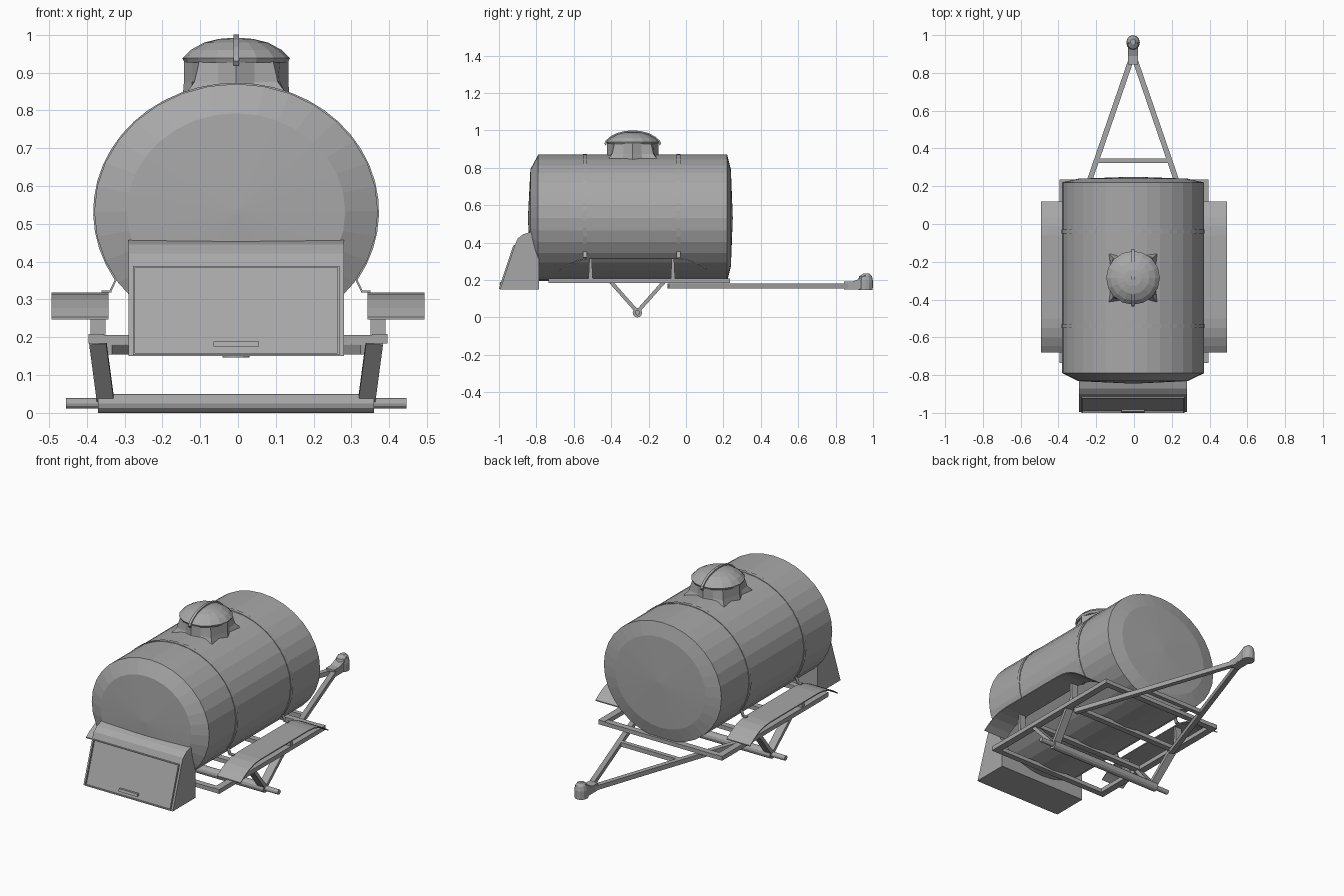
import bpy, bmesh, math
from mathutils import Vector

if "Cube" in bpy.data.objects:
    bpy.data.objects.remove(bpy.data.objects["Cube"])

CX = -0.005  # model centre line
GREY = bpy.data.materials.new("dark_grey")
GREY.diffuse_color = (0.39, 0.39, 0.39, 1)
GREY.use_nodes = True
GREY.node_tree.nodes["Principled BSDF"].inputs["Base Color"].default_value = GREY.diffuse_color


def make(name, verts, faces):
    me = bpy.data.meshes.new(name)
    me.from_pydata([tuple(v) for v in verts], [], faces)
    bm = bmesh.new()
    bm.from_mesh(me)
    bmesh.ops.remove_doubles(bm, verts=bm.verts, dist=1e-5)
    bmesh.ops.recalc_face_normals(bm, faces=bm.faces)
    bm.to_mesh(me)
    bm.free()
    me.materials.append(GREY)
    ob = bpy.data.objects.new(name, me)
    bpy.context.collection.objects.link(ob)
    return ob


def loft(name, rings):
    n = len(rings[0])
    verts = [v for r in rings for v in r]
    faces = [(i * n + j, i * n + (j + 1) % n, (i + 1) * n + (j + 1) % n, (i + 1) * n + j)
             for i in range(len(rings) - 1) for j in range(n)]
    faces += [tuple(range(n)), tuple((len(rings) - 1) * n + j for j in range(n))]
    return make(name, verts, faces)


def box(name, x0, x1, y0, y1, z0, z1):
    return loft(name, [[(x0, y0, z), (x1, y0, z), (x1, y1, z), (x0, y1, z)] for z in (z0, z1)])


def extrude_x(name, prof, x0, x1):
    return loft(name, [[(x, y, z) for y, z in prof] for x in (x0, x1)])


def bar(name, a, b, wide, thick, side):
    # straight bar from a to b; "side" is the direction of its width
    a, b, s = Vector(a), Vector(b), Vector(side)
    d = (b - a).normalized()
    s = (s - d * s.dot(d)).normalized() * wide / 2
    t = d.cross(s).normalized() * thick / 2
    return loft(name, [[p + s + t, p - s + t, p - s - t, p + s - t] for p in (a, b)])


def rod(name, prof, n, y, z):
    # round rod along x, profile of (x, radius)
    return loft(name, [[(x, y + r * math.cos(2 * math.pi * k / n), z + r * math.sin(2 * math.pi * k / n))
                        for k in range(n)] for x, r in prof])


# tank: oval barrel with shallow domed ends
RX, RZ, TZ, N = 0.375, 0.338, 0.532, 32
tank = [(-0.845, 0.02), (-0.832, 0.77), (-0.79, 1.0), (0.22, 1.0), (0.24, 0.77), (0.25, 0.02)]
loft("tank", [[(CX + RX * s * math.cos(2 * math.pi * k / N), y, TZ + RZ * s * math.sin(2 * math.pi * k / N))
               for k in range(N)] for y, s in tank])

# tank straps over the barrel, with small curled ends by the fenders
for i, yc in enumerate((-0.54, -0.04)):
    rings = []
    for k in range(33):
        a = math.radians(-32 + 244 * k / 32)
        c, s = math.cos(a), math.sin(a)
        rings.append([(CX + (RX + o) * c, yc + w, TZ + (RZ + o) * s)
                      for o, w in ((-0.008, -0.01), (-0.008, 0.01), (0.003, 0.01), (0.003, -0.01))])
    loft(f"tank_strap_{i}", rings)
    for sx in (-1, 1):
        bar(f"strap_end_{i}", (CX + sx * 0.318, yc, 0.352), (CX + sx * 0.332, yc, 0.323), 0.02, 0.005, (0, 1, 0))
        box(f"strap_foot_{i}", CX + sx * 0.33, CX + sx * 0.356, yc - 0.01, yc + 0.01, 0.318, 0.324)

# filler hatch: neck flaring to four corners, domed lid, hold-down strap
HY = -0.285


def ring(r, z, corner=0, side=0, n=16):
    pts = []
    for k in range(n):
        a = 2 * math.pi * k / n
        q = r + (corner if k % 4 == 2 else side if k % 4 == 0 else 0)
        pts.append((CX + q * math.cos(a), HY + q * math.sin(a), z))
    return pts


loft("hatch_neck", [ring(0.13, 0.8, 0.06, 0.012), ring(0.128, 0.852, 0.052, 0.012),
                    ring(0.126, 0.875, 0.03, 0.012), ring(0.126, 0.93, 0.012, 0.012)])
loft("hatch_lid", [ring(0.136, 0.926), ring(0.142, 0.938), ring(0.12, 0.96), ring(0.085, 0.979),
                   ring(0.045, 0.989), ring(0.005, 0.992)])
arc = [(-0.152, 0.93), (-0.145, 0.945), (-0.12, 0.967), (-0.085, 0.986), (-0.04, 0.997), (0, 1.0)]
arc += [(-y, z) for y, z in arc[-2::-1]]
loft("hatch_strap", [[(CX + w, HY + y * s, z - d) for w, d, s in
                      ((-0.007, 0, 1), (0.007, 0, 1), (0.007, 0.012, 0.95), (-0.007, 0.012, 0.95))]
                     for y, z in arc])

# chassis frame
for sx, nm in ((-1, "left"), (1, "right")):
    box(f"{nm}_rail", sx * 0.355, sx * 0.395, -0.735, 0.235, 0.183, 0.208)
for i, y in enumerate((-0.735, -0.41, -0.12, 0.2)):
    box(f"cross_member_{i}", -0.36, 0.36, y, y + 0.035, 0.183, 0.206)

# A-shaped drawbar and coupling
for sx, nm in ((-1, "left"), (1, "right")):
    bar(f"{nm}_drawbar", (CX + sx * 0.342, -0.095, 0.168), (CX + sx * 0.012, 0.865, 0.168), 0.028, 0.026, (1, 0, 0))
box("drawbar_brace", CX - 0.19, CX + 0.19, 0.322, 0.347, 0.156, 0.18)
box("coupling_shank", CX - 0.026, CX + 0.026, 0.845, 0.93, 0.15, 0.192)


def head(rx, ry, y, z):
    return [(CX + rx * math.cos(math.pi * k / 6), y + ry * math.sin(math.pi * k / 6), z) for k in range(12)]


loft("coupling_head", [head(0.036, 0.038, 0.96, 0.147), head(0.036, 0.04, 0.96, 0.195),
                       head(0.03, 0.034, 0.96, 0.22), head(0.014, 0.016, 0.965, 0.235)])
extrude_x("coupling_neck", [(0.89, 0.155), (0.96, 0.155), (0.96, 0.228), (0.925, 0.205), (0.89, 0.192)],
          CX - 0.027, CX + 0.027)

# axle with stub ends and V-shaped suspension struts
rod("axle", [(CX - 0.45, 0.014), (CX - 0.365, 0.014), (CX - 0.365, 0.025), (CX + 0.365, 0.025),
             (CX + 0.365, 0.014), (CX + 0.45, 0.014)], 12, -0.26, 0.025)
for sx in (-1, 1):
    for y in (-0.4, -0.12):
        bar("axle_strut", (CX + sx * 0.366, y, 0.188), (CX + sx * 0.345, -0.26, 0.03), 0.045, 0.02, (1, 0, 0))

# fenders: thin flat sheets bent down at both ends, on tapered posts
top = [(-0.68, 0.25), (-0.645, 0.274), (-0.6, 0.297), (-0.55, 0.311), (-0.5, 0.316)]
top += [(-0.56 - y, z) for y, z in top[::-1]]
sheet = [(y, z + 0.003) for y, z in top] + [(y, z - 0.003) for y, z in top[::-1]]
for sx, nm in ((-1, "left"), (1, "right")):
    extrude_x(f"{nm}_fender", sheet, sx * 0.343, sx * 0.493)
    for y in (-0.51, -0.07):
        loft(f"{nm}_fender_post", [[(sx * x, y + v, z) for x, v in ((0.35, -h), (0.39, -h), (0.39, h), (0.35, h))]
                                   for z, h in ((0.2, 0.012), (0.315, 0.006))])

# rear equipment box with sloped door, raised door edging and handle
SHIFT = 0.006
body = [(-1.0 + SHIFT, 0.15), (-0.785, 0.15), (-0.785, 0.45), (-0.83, 0.457), (-0.87, 0.445),
        (-0.9, 0.422), (-0.92 + SHIFT, 0.388)]
extrude_x("equipment_box", body, CX - 0.285, CX + 0.285)


def slope_plate(name, x0, x1, z0, z1, out):
    def y(z):
        return -1.0 + SHIFT + (z - 0.15) * 0.08 / 0.238
    return extrude_x(name, [(y(z0) - out, z0), (y(z1) - out, z1), (y(z1) + 0.01, z1), (y(z0) + 0.01, z0)],
                     CX + x0, CX + x1)


E = 0.008
slope_plate("door_edge_top", -0.273, 0.273, 0.384, 0.388, E)
slope_plate("door_edge_bottom", -0.273, 0.273, 0.153, 0.158, E)
slope_plate("door_edge_left", -0.273, -0.268, 0.158, 0.384, E)
slope_plate("door_edge_right", 0.268, 0.273, 0.158, 0.384, E)
slope_plate("door_handle", -0.06, 0.06, 0.175, 0.189, 0.012)
